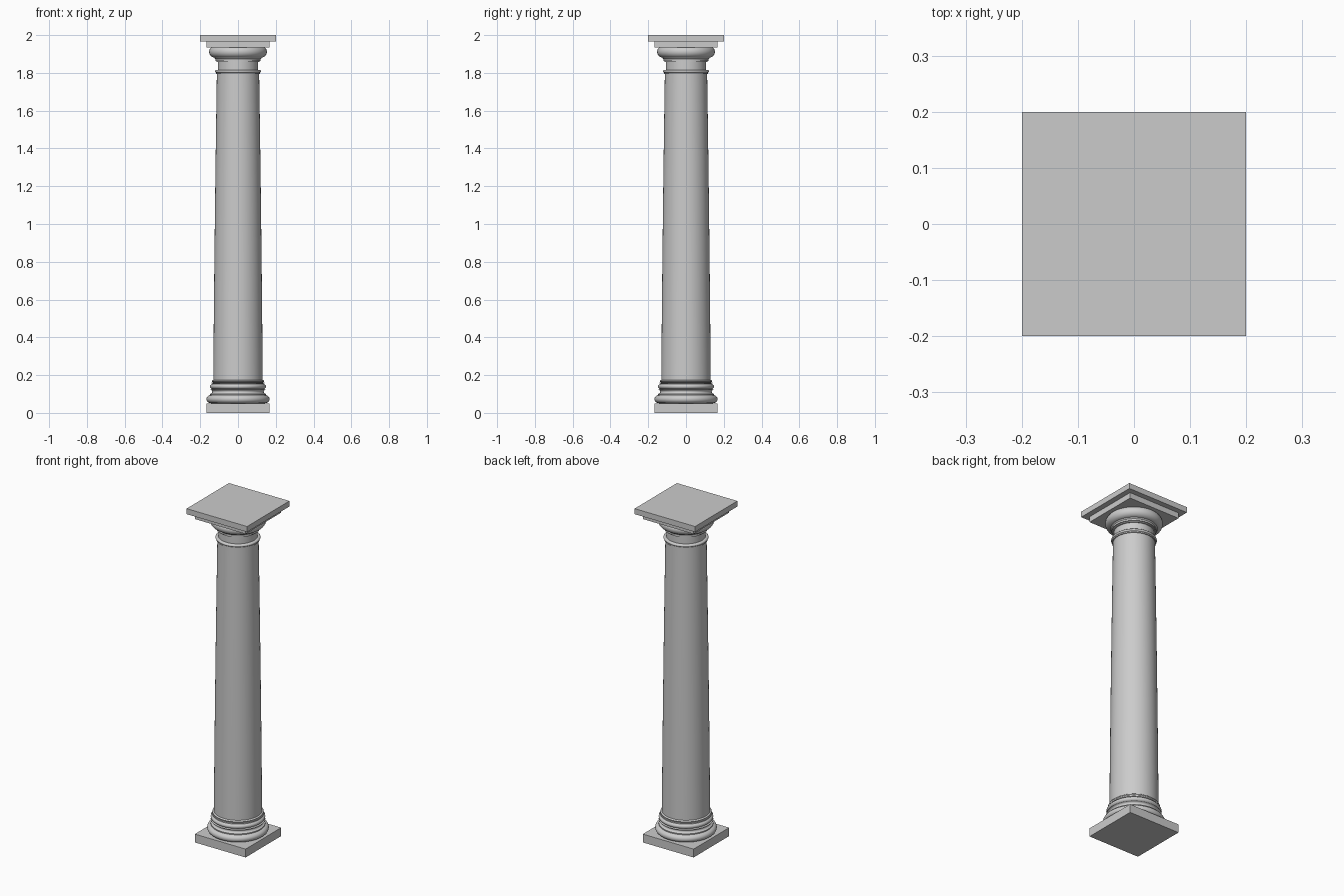
import bpy, math

if "Cube" in bpy.data.objects:
    bpy.data.objects.remove(bpy.data.objects["Cube"])

SEGMENTS = 64


def slab(name, half, z0, z1):
    bpy.ops.mesh.primitive_cube_add(size=1, location=(0, 0, (z0 + z1) / 2))
    ob = bpy.context.object
    ob.name = name
    ob.scale = (2 * half, 2 * half, z1 - z0)
    bpy.ops.object.transform_apply(location=False, rotation=False, scale=True)


def arc(r, z, rx, rz, a0, a1, n=10):
    """Elliptical moulding curve as (radius, height) points."""
    pts = []
    for i in range(n + 1):
        a = math.radians(a0 + (a1 - a0) * i / n)
        pts.append((r + rx * math.cos(a), z + rz * math.sin(a)))
    return pts


def lathe(name, profile):
    """Revolve a bottom-to-top profile around z, with capped ends."""
    verts, faces = [], []
    for r, z in profile:
        for i in range(SEGMENTS):
            a = 2 * math.pi * i / SEGMENTS
            verts.append((r * math.cos(a), r * math.sin(a), z))
    for j in range(len(profile) - 1):
        for i in range(SEGMENTS):
            k = (i + 1) % SEGMENTS
            a, b = j * SEGMENTS, (j + 1) * SEGMENTS
            faces.append((a + i, a + k, b + k, b + i))
    faces.append(tuple(reversed(range(SEGMENTS))))
    faces.append(tuple(range(len(verts) - SEGMENTS, len(verts))))
    mesh = bpy.data.meshes.new(name)
    mesh.from_pydata(verts, [], faces)
    ob = bpy.data.objects.new(name, mesh)
    bpy.context.collection.objects.link(ob)
    bpy.ops.object.select_all(action='DESELECT')
    ob.select_set(True)
    bpy.context.view_layer.objects.active = ob
    bpy.ops.object.shade_smooth_by_angle(angle=math.radians(35))


# Square plinth
slab("plinth", 0.168, 0, 0.05)

# Base: large torus, hollow scotia, small torus, fillet
base = arc(0.142, 0.073, 0.025, 0.022, -90, 90)
base += [(0.148, 0.095), (0.148, 0.101)]
base += arc(0.148, 0.112, 0.012, 0.011, 270, 90)
base += [(0.137, 0.126)]
base += arc(0.132, 0.140, 0.016, 0.014, -90, 90)
base += [(0.140, 0.155), (0.140, 0.162)]
base += arc(0.131, 0.168, 0.008, 0.006, -90, 90, 6)
lathe("base_mouldings", base)

# Shaft tapering with slight entasis
shaft = []
for i in range(13):
    t = i / 12
    shaft.append((0.131 - 0.013 * t - 0.006 * t * t, 0.17 + 1.625 * t))
lathe("shaft", shaft)

# Astragal ring and its fillet below the neck
lathe("astragal", [(0.112, 1.793), (0.117, 1.793), (0.117, 1.80)]
      + arc(0.112, 1.808, 0.010, 0.008, -90, 90) + [(0.107, 1.816)])

# Neck
lathe("neck", [(0.107, 1.80), (0.107, 1.87)])

# Capital: fillets, then rounded echinus
capital = [(0.107, 1.858), (0.114, 1.858), (0.114, 1.864),
           (0.120, 1.864), (0.120, 1.874), (0.123, 1.876)]
capital += arc(0.120, 1.912, 0.033, 0.032, -80, 40, 14)
capital += [(0.140, 1.935)]
lathe("capital_echinus", capital)

# Stepped square abacus
slab("lower_abacus", 0.168, 1.934, 1.967)
slab("upper_abacus", 0.20, 1.967, 2.0)
